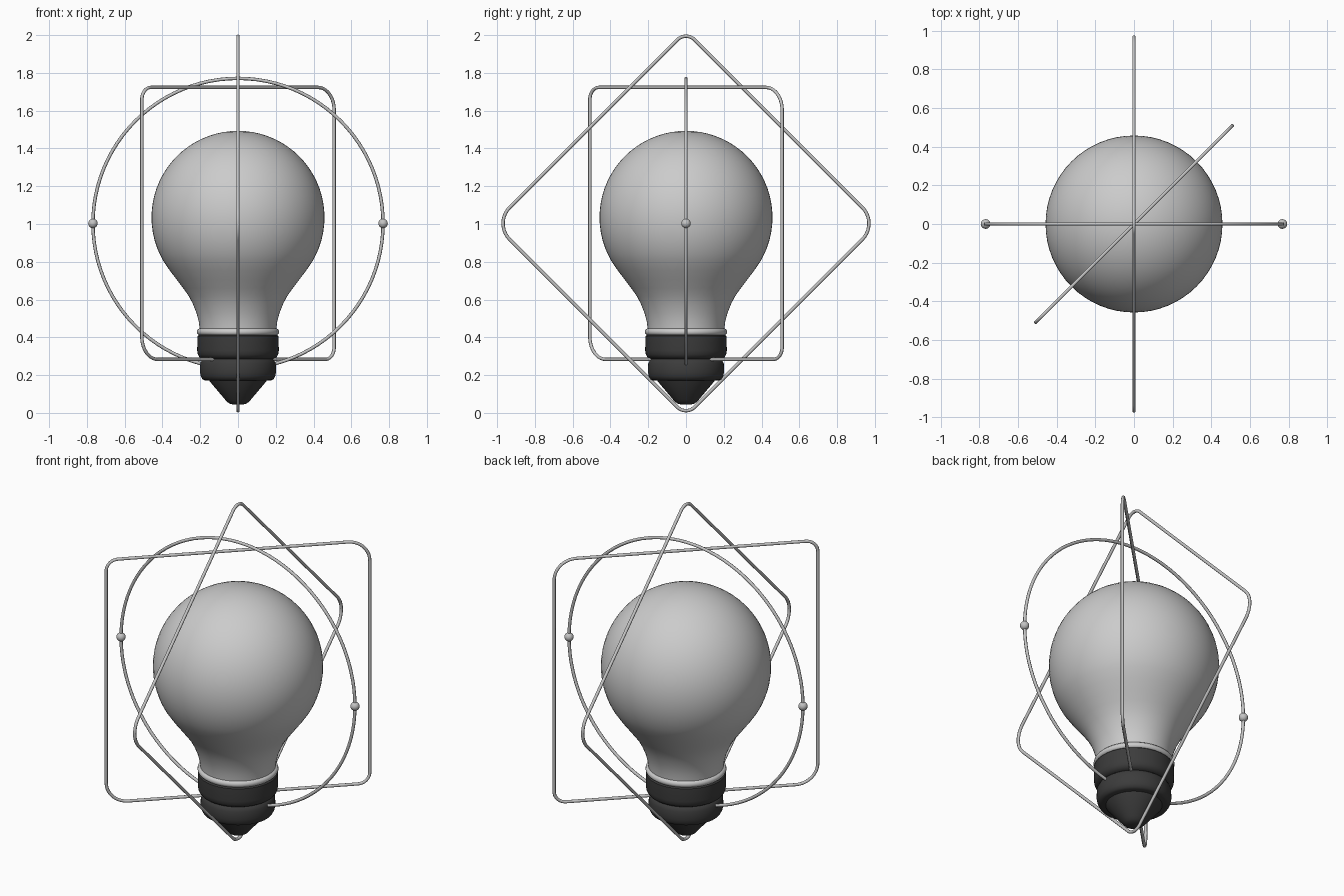
import bpy, bmesh, math
from mathutils import Matrix, Vector

if "Cube" in bpy.data.objects:
    bpy.data.objects.remove(bpy.data.objects["Cube"])


def material(name, v):
    m = bpy.data.materials.new(name)
    m.diffuse_color = (v, v, v, 1)
    m.use_nodes = True
    m.node_tree.nodes["Principled BSDF"].inputs["Base Color"].default_value = m.diffuse_color
    return m


GLASS = material("pale grey", 0.6)
WIRE = material("wire grey", 0.55)
DARK = material("charcoal", 0.045)
CZ = 1.003  # centre height of the frames


def finish(bm, name, mat, angle=40):
    bmesh.ops.recalc_face_normals(bm, faces=bm.faces)
    me = bpy.data.meshes.new(name)
    bm.to_mesh(me)
    bm.free()
    me.materials.append(mat)
    ob = bpy.data.objects.new(name, me)
    bpy.context.collection.objects.link(ob)
    bpy.context.view_layer.objects.active = ob
    ob.select_set(True)
    bpy.ops.object.shade_smooth_by_angle(angle=math.radians(angle))
    ob.select_set(False)
    return ob


def lathe(name, profile, mat, steps=64):
    """Spin an (r, z) profile around the z axis."""
    bm = bmesh.new()
    vs = [bm.verts.new((r, 0, z)) for r, z in profile]
    edges = [bm.edges.new(p) for p in zip(vs, vs[1:])]
    bmesh.ops.spin(bm, geom=vs + edges, axis=(0, 0, 1), cent=(0, 0, 0),
                   angle=2 * math.pi, steps=steps)
    bmesh.ops.remove_doubles(bm, verts=bm.verts, dist=1e-4)
    return finish(bm, name, mat)


def wire_loop(name, path, matrix, radius=0.009, sides=8):
    """Round tube along a closed path drawn in the local xz plane."""
    bm = bmesh.new()
    n = len(path)
    rings = []
    for i, (x, z) in enumerate(path):
        a, b = path[i - 1], path[(i + 1) % n]
        t = Vector((b[0] - a[0], 0, b[1] - a[1])).normalized()
        side, up = Vector((t.z, 0, -t.x)), Vector((0, 1, 0))
        ring = []
        for k in range(sides):
            w = 2 * math.pi * k / sides
            p = Vector((x, 0, z)) + radius * (math.cos(w) * side + math.sin(w) * up)
            ring.append(bm.verts.new(matrix @ p))
        rings.append(ring)
    for i in range(n):
        r, s = rings[i], rings[(i + 1) % n]
        for k in range(sides):
            j = (k + 1) % sides
            bm.faces.new((r[k], r[j], s[j], s[k]))
    return finish(bm, name, WIRE, 60)


def rounded_square(half, radii, steps=10):
    """Corners counter-clockwise from the upper right."""
    pts = []
    for c, r in enumerate(radii):
        a0 = c * math.pi / 2
        sx, sz = ((1, 1), (-1, 1), (-1, -1), (1, -1))[c]
        for k in range(steps + 1):
            a = a0 + math.pi / 2 * k / steps
            pts.append((sx * (half - r) + r * math.cos(a),
                        sz * (half - r) + r * math.sin(a)))
    return pts


# Glass bulb: spherical top flowing into a narrow neck
R, Z0 = 0.458, 1.035
bulb = [(R * math.sin(math.radians(a)), Z0 + R * math.cos(math.radians(a)))
        for a in range(0, 121, 5)]
bulb += [(0.362, 0.755), (0.325, 0.706), (0.29, 0.66), (0.26, 0.618), (0.238, 0.575),
         (0.22, 0.53), (0.208, 0.485), (0.202, 0.44), (0.2, 0.41)]
lathe("glass_bulb", bulb, GLASS)

# Pale collar between the glass and the base
lathe("collar", [(0.19, 0.447), (0.207, 0.446), (0.215, 0.439), (0.218, 0.428),
                 (0.215, 0.418), (0.207, 0.411), (0.19, 0.41)], GLASS)

# Dark screw base in two bands
lathe("upper_base_band", [(0, 0.412), (0.208, 0.412), (0.215, 0.406), (0.216, 0.33),
                          (0.213, 0.31), (0.204, 0.295), (0.19, 0.287), (0.17, 0.282),
                          (0, 0.282)], DARK)
lathe("lower_base_band", [(0, 0.29), (0.18, 0.288), (0.192, 0.278), (0.2, 0.262),
                          (0.201, 0.215), (0.197, 0.194), (0.188, 0.178), (0.175, 0.172),
                          (0, 0.172)], DARK)

# Conical contact tip
lathe("contact_tip", [(0, 0.18), (0.155, 0.18), (0.15, 0.167), (0.068, 0.07), (0.055, 0.056),
                      (0.038, 0.046), (0, 0.044)], DARK)

# Wire frames around the bulb
centre = Matrix.Translation((0, 0, CZ))
circle = [(0.768 * math.cos(2 * math.pi * k / 96), 0.768 * math.sin(2 * math.pi * k / 96))
          for k in range(96)]
wire_loop("circle_frame", circle, centre)
square = rounded_square(0.72, (0.12, 0.065, 0.12, 0.065))
wire_loop("square_frame", square, centre @ Matrix.Rotation(math.pi / 4, 4, 'Z'))
wire_loop("diamond_frame", square, centre @ Matrix.Rotation(math.pi / 2, 4, 'Z')
          @ Matrix.Rotation(math.pi / 4, 4, 'Y'))

# Small beads on the circle
for side, label in ((-1, "left"), (1, "right")):
    bm = bmesh.new()
    bmesh.ops.create_uvsphere(bm, u_segments=24, v_segments=12, radius=0.025,
                              matrix=Matrix.Translation((side * 0.768, 0, CZ)))
    finish(bm, label + "_bead", WIRE)
